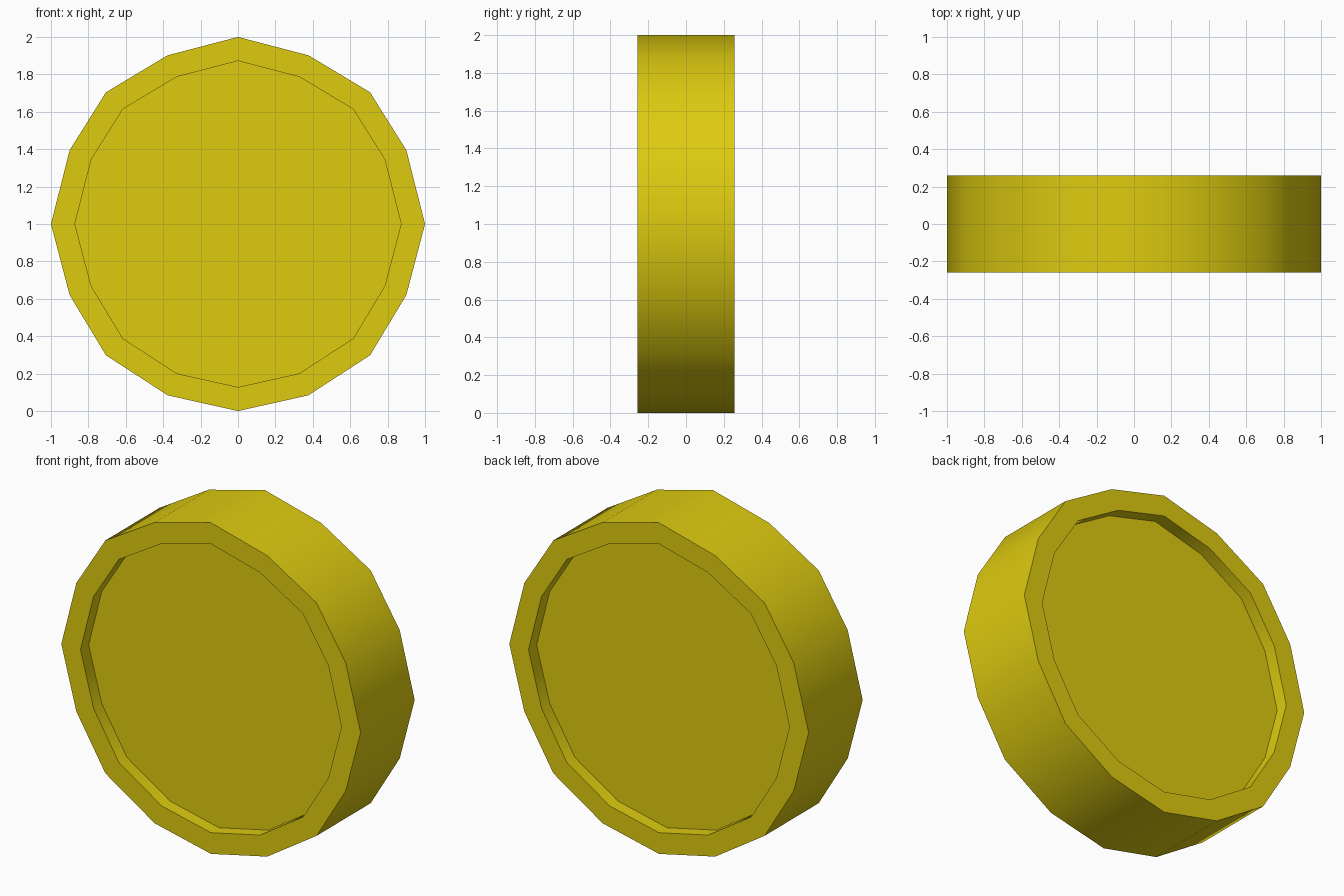
import bpy
import bmesh
import math

cube = bpy.data.objects.get("Cube")
if cube:
    bpy.data.objects.remove(cube, do_unlink=True)

# Single yellow material
yellow = bpy.data.materials.new("yellow")
yellow.use_nodes = True
colour = (0.73, 0.60, 0.005, 1.0)
yellow.diffuse_color = colour
yellow.node_tree.nodes["Principled BSDF"].inputs["Base Color"].default_value = colour

# Slightly uneven sixteen-sided outline: right half, then mirrored to the left
right_half = [(0.376, 0.902), (0.706, 0.704), (0.90, 0.395), (1.0, 0.0),
              (0.90, -0.38), (0.706, -0.702), (0.376, -0.916)]
outline = ([(0.0, 1.0)] + right_half + [(0.0, -1.0)]
           + [(-x, z) for x, z in reversed(right_half)])

# Rings from the front recess, over the rim, to the back recess: (scale, y)
HALF, FLOOR, INNER = 0.258, 0.18, 0.872
rings = [(INNER, -FLOOR), (INNER, -HALF), (1.0, -HALF),
         (1.0, HALF), (INNER, HALF), (INNER, FLOOR)]

bm = bmesh.new()
loops = [[bm.verts.new((x * s, y, 1.0 + z * s)) for x, z in outline]
         for s, y in rings]

# Rim and side walls
n = len(outline)
for a, b in zip(loops, loops[1:]):
    for i in range(n):
        j = (i + 1) % n
        bm.faces.new((a[i], a[j], b[j], b[i]))

# Recessed front and back faces
bm.faces.new(loops[0])
bm.faces.new(loops[-1])
bmesh.ops.recalc_face_normals(bm, faces=bm.faces)

mesh = bpy.data.meshes.new("recessed_disc")
bm.to_mesh(mesh)
bm.free()
mesh.materials.append(yellow)
disc = bpy.data.objects.new("recessed_disc", mesh)
bpy.context.collection.objects.link(disc)

# Smooth around the walls, sharp at the rims
bpy.ops.object.select_all(action="DESELECT")
disc.select_set(True)
bpy.context.view_layer.objects.active = disc
bpy.ops.object.shade_smooth_by_angle(angle=math.radians(40))
